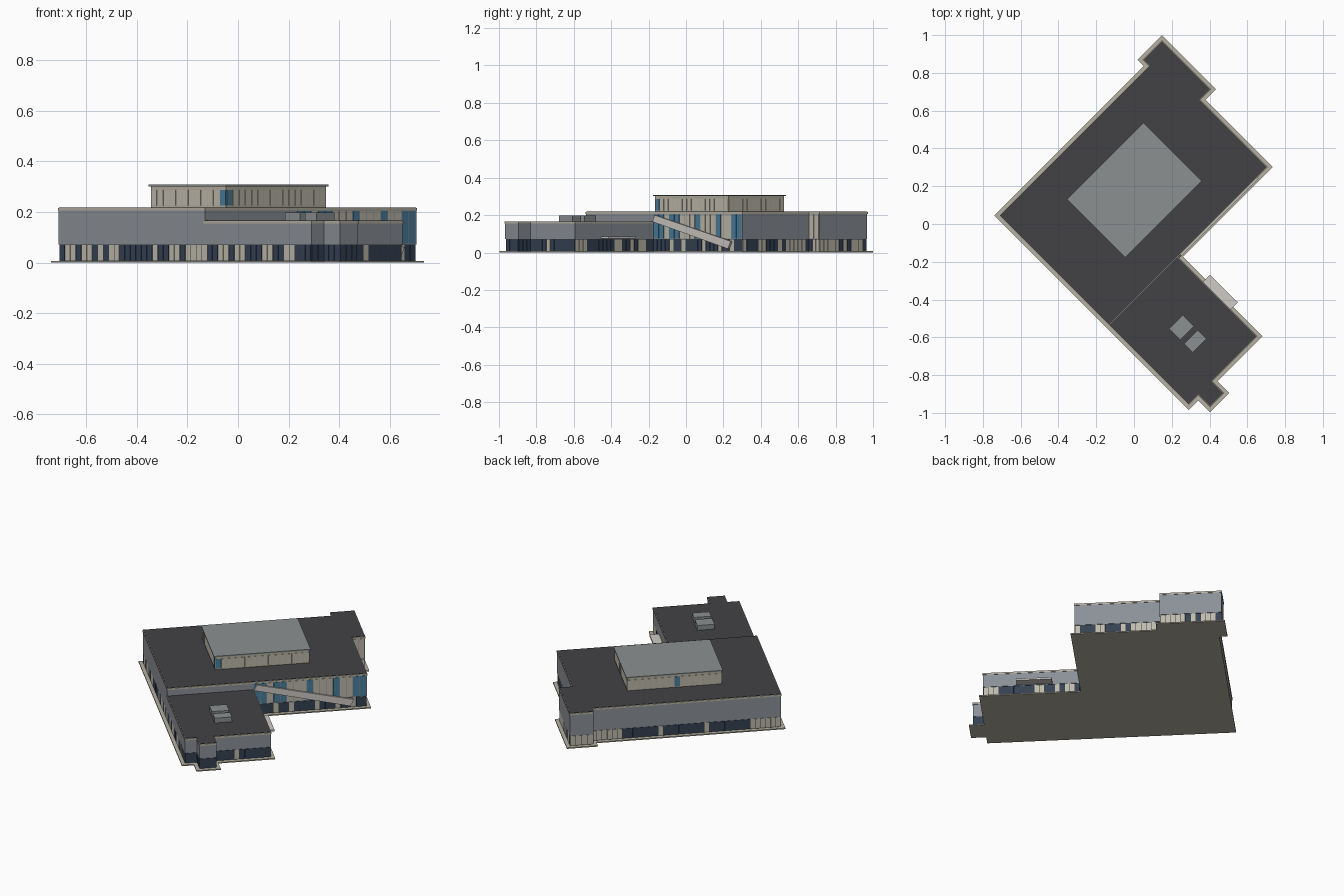
import bpy, bmesh, random
from mathutils import Vector

if "Cube" in bpy.data.objects:
    bpy.data.objects.remove(bpy.data.objects["Cube"])

random.seed(4)


def mat(name, r, g, b):
    m = bpy.data.materials.new(name)
    m.diffuse_color = (r, g, b, 1)
    m.use_nodes = True
    m.node_tree.nodes["Principled BSDF"].inputs["Base Color"].default_value = m.diffuse_color
    return m


WALL = mat("wall_grey", .26, .28, .31)
ROOF = mat("roof_dark", .055, .053, .06)
CREAM = mat("cream", .52, .49, .41)
NAVY = mat("navy_glass", .035, .054, .09)
BLUE = mat("blue_glass", .07, .21, .34)
FRAME = mat("frame_dark", .04, .045, .055)
METAL = mat("metal_grey", .26, .28, .285)
STONE = mat("stone", .47, .44, .36)
PALE = mat("pale", .62, .59, .56)
GLASS = {"C": CREAM, "N": NAVY, "B": BLUE}


# The plan is drawn on axes u, v turned 45 degrees from x, y
def world(u, v, z):
    return ((u - v) / 2, (u + v) / 2, z)


def grow(pts, d):
    out = []
    for i, p in enumerate(pts):
        p = Vector(p)
        a = (p - Vector(pts[i - 1])).normalized()
        b = (Vector(pts[(i + 1) % len(pts)]) - p).normalized()
        out.append((p.x + d * (a.y + b.y), p.y - d * (a.x + b.x)))
    return out


def add_prism(bm, low, high, slot=0):
    n = len(low)
    lo = [bm.verts.new(world(*p)) for p in low]
    hi = [bm.verts.new(world(*p)) for p in high]
    faces = [bm.faces.new(lo[::-1]), bm.faces.new(hi)]
    faces += [bm.faces.new((lo[i], lo[(i + 1) % n], hi[(i + 1) % n], hi[i])) for i in range(n)]
    for f in faces:
        f.material_index = slot


def finish(bm, name, mats):
    bmesh.ops.recalc_face_normals(bm, faces=bm.faces)
    me = bpy.data.meshes.new(name)
    bm.to_mesh(me)
    bm.free()
    for m in mats:
        me.materials.append(m)
    ob = bpy.data.objects.new(name, me)
    bpy.context.collection.objects.link(ob)
    return ob


def prism(name, pts, z0, z1, m, d=0):
    pts = grow(pts, d) if d else pts
    bm = bmesh.new()
    add_prism(bm, [(*p, z0) for p in pts], [(*p, z1) for p in pts])
    return finish(bm, name, [m])


def rect(u0, u1, v0, v1):
    return [(u0, v0), (u1, v0), (u1, v1), (u0, v1)]


# A row of window panels along the wall from a to b
def glazing(name, a, b, z0, z1, pattern, out=.003):
    a, b = Vector(a), Vector(b)
    t = (b - a).normalized()
    n = Vector((t.y, -t.x))
    step = (b - a) / len(pattern)
    bm = bmesh.new()
    for i, c in enumerate(pattern):
        p, q = a + step * i + t * .002, a + step * (i + 1) - t * .002
        ring = [p - n * .004, p + n * out, q + n * out, q - n * .004]
        add_prism(bm, [(*r, z0) for r in ring], [(*r, z1) for r in ring], "CNB".index(c))
    return finish(bm, name, [GLASS[c] for c in "CNB"])


# Plans of the whole building and its two blocks
PLAN = [(-.66, -1.24), (-.56, -1.24), (-.56, -1.366), (-.425, -1.366), (-.425, -1.24),
        (.053, -1.24), (.053, -.4), (1.003, -.4), (1.003, .314), (1.113, .314),
        (1.113, .817), (.922, .817), (.922, .75), (-.66, .75)]
JOIN = (-.66, -.4)
MAIN = [JOIN] + PLAN[7:]
ANNEX = PLAN[:7] + [JOIN]

# Base and dark ground storey
prism("plinth", PLAN, 0, .007, STONE, .034)
prism("ground_storey", PLAN, .007, .073, FRAME)

# Ground windows: shares of dark glass differ by facade
DARK = {0: 1, 1: 1, 2: 1, 3: 1, 4: .85, 5: .7, 6: .6, 7: .4, 8: .3, 9: .2, 10: 0, 11: .3}
LONG = "NCCNCCNCNCCNNNNNNCNNCCNCCCCNNCCNCCNNNCCNNCCNNN"
for i, a in enumerate(PLAN):
    b = PLAN[(i + 1) % len(PLAN)]
    count = max(1, round((Vector(b) - Vector(a)).length / .043))
    if i == 13:
        pat = LONG[:count]
    elif i == 12:
        pat = "".join("C" if k < 6 or k > count - 6 or k % 9 == 4 else "N" for k in range(count))
    else:
        pat = "".join("N" if random.random() < DARK[i] else "C" for _ in range(count))
    glazing(f"ground_windows_{i}", a, b, .009, .07, pat)

# Upper walls, cornices and flat roofs
for name, plan, top in (("main", MAIN, .218), ("annex", ANNEX, .167)):
    prism(name + "_upper_wall", plan, .072, top - .012, WALL, .004)
    prism(name + "_cornice", plan, top - .013, top - .002, STONE, .007)
    prism(name + "_roof", plan, top - .003, top, ROOF, .002)

# Tall glazing on the courtyard side and beside the end bay
glazing("courtyard_glazing", (.06, -.4), (1.0, -.4), .076, .204, "BBCBBCCCBCCCBCCBB", .007)
glazing("bay_glazing", (1.008, .314), (1.112, .314), .076, .204, "CC", .007)

# Sloping stair enclosure across the courtyard glazing
bm = bmesh.new()
slope = [(.06, .165), (.866, .02), (.898, .06), (.084, .2)]
add_prism(bm, [(u, -.42, z) for u, z in slope], [(u, -.4, z) for u, z in slope])
finish(bm, "stair_enclosure", [PALE])

# Entrance canopy on the annex
prism("entrance_canopy", rect(.05, .135, -.965, -.67), .076, .087, PALE)

# Rooftop lantern storey with window bands
LANTERN = rect(-.213, .574, -.12, .474)
prism("lantern_walls", LANTERN, .216, .302, STONE)
for i, pat in enumerate(("BCCCCCCCCCCCCCCC", "CCCCCCCCCCCC", "CCCCCCCCBCCCCCCC", "CCCCCCCCCCCB")):
    glazing(f"lantern_windows_{i}", LANTERN[i], LANTERN[(i + 1) % 4], .225, .286, pat)
prism("lantern_roof", LANTERN, .301, .308, METAL, .011)

# Roof plant boxes
prism("roof_unit_1", rect(-.37, -.225, -.86, -.74), .165, .198, METAL)
prism("roof_unit_2", rect(-.37, -.225, -.99, -.90), .165, .198, METAL)
